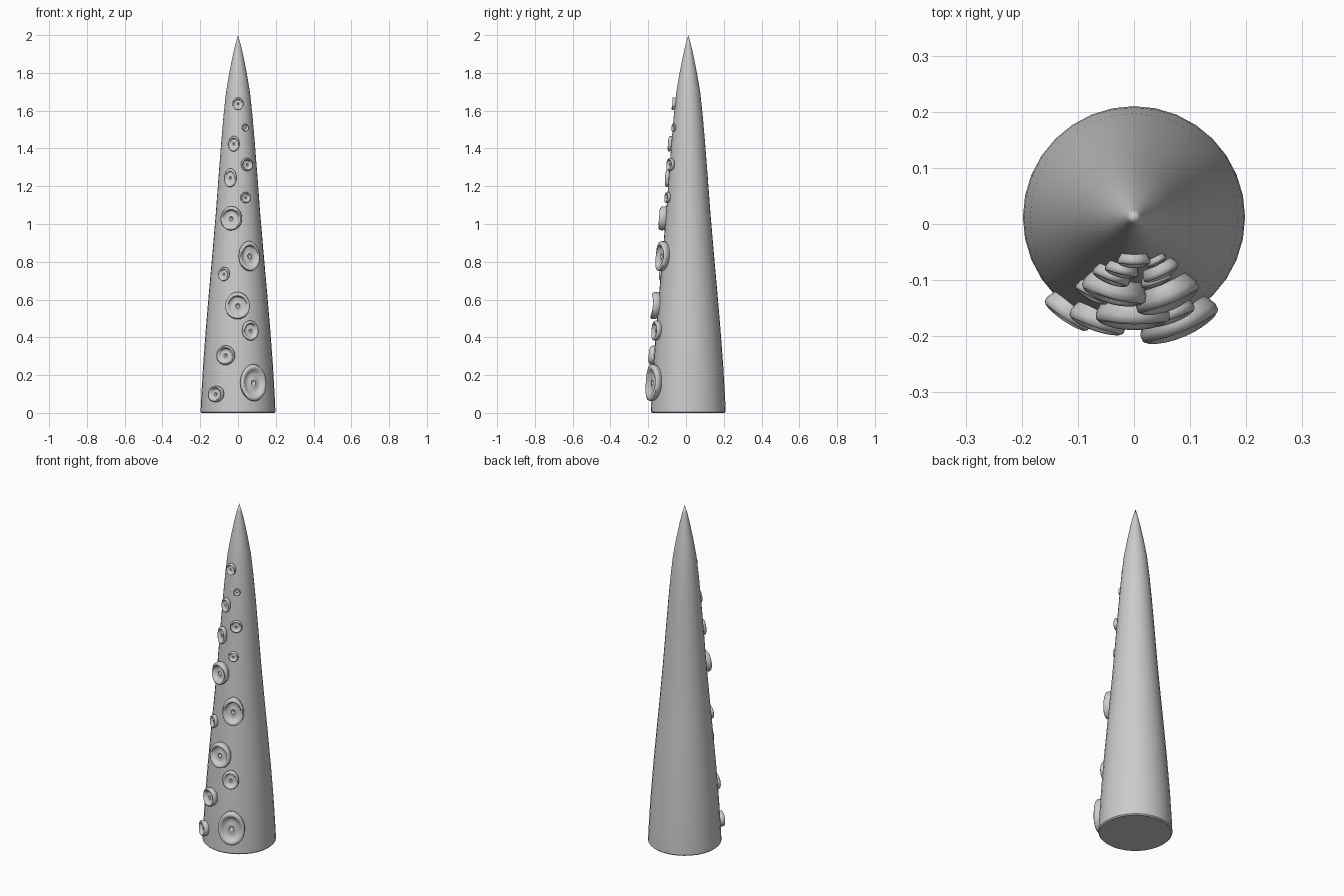
import bpy, bmesh, math

if "Cube" in bpy.data.objects:
    bpy.data.objects.remove(bpy.data.objects["Cube"])

CY = 0.012  # body axis sits slightly behind the origin
# body profile: (radius, height)
BODY = [(0.192, 0), (0.198, 0.006), (0.196, 0.06), (0.185, 0.25), (0.17, 0.45), (0.153, 0.65),
        (0.135, 0.85), (0.118, 1.05), (0.103, 1.25), (0.089, 1.43), (0.076, 1.58),
        (0.063, 1.7), (0.046, 1.8), (0.026, 1.9), (0.013, 1.955)]


def body_radius(z):
    for (r0, z0), (r1, z1) in zip(BODY, BODY[1:]):
        if z0 <= z <= z1:
            return r0 + (r1 - r0) * (z - z0) / (z1 - z0)
    return 0.0


def finish(name, bm, angle):
    bmesh.ops.recalc_face_normals(bm, faces=bm.faces)
    me = bpy.data.meshes.new(name)
    bm.to_mesh(me)
    bm.free()
    ob = bpy.data.objects.new(name, me)
    bpy.context.collection.objects.link(ob)
    bpy.ops.object.select_all(action='DESELECT')
    ob.select_set(True)
    bpy.context.view_layer.objects.active = ob
    bpy.ops.object.shade_smooth_by_angle(angle=math.radians(angle))
    return ob


def bridge(bm, a, b):
    n = len(a)
    for i in range(n):
        bm.faces.new((a[i], a[(i + 1) % n], b[(i + 1) % n], b[i]))


def fan(bm, ring, tip):
    for i in range(len(ring)):
        bm.faces.new((ring[i], ring[(i + 1) % len(ring)], tip))


# tapered arm body
bm = bmesh.new()
N = 32
rings = [[bm.verts.new((r * math.cos(2 * math.pi * i / N), CY + r * math.sin(2 * math.pi * i / N), z))
          for i in range(N)] for r, z in BODY]
for a, b in zip(rings, rings[1:]):
    bridge(bm, a, b)
bm.faces.new(rings[0])
fan(bm, rings[-1], bm.verts.new((0, CY, 2.0)))
finish("tentacle_body", bm, 40)

# suckers: (x, z, half width, half height) as seen from the front
SUCKERS = [(0, 1.637, .032, .033), (.037, 1.51, .018, .021), (-.02, 1.425, .032, .041),
           (.043, 1.315, .033, .034), (-.037, 1.245, .035, .05), (.037, 1.14, .028, .029),
           (-.031, 1.03, .063, .064), (.053, .83, .06, .08), (-.07, .735, .03, .037),
           (-.002, .568, .072, .072), (.06, .436, .045, .053), (-.06, .305, .052, .052),
           (.075, .16, .073, .098), (-.11, .10, .041, .044)]
# sucker cross-section: (fraction of radius, fraction of lift)
LIP = [(.9, -.35), (.97, .2), (1, .6), (.95, .9), (.84, 1), (.73, .92), (.64, .5),
       (.45, .38), (.25, .42), (.17, .5), (.11, .42), (.07, .2)]


def sucker(name, x, z, w, h):
    bm = bmesh.new()
    rb = body_radius(z)
    a0 = math.asin(x / rb)
    w /= math.cos(a0)
    lift = min(.55 * w, .036)

    # wraps a flat point onto the curved front of the body
    def wrap(u, v, d):
        r = body_radius(z + v) + d
        a = a0 + u / (rb + lift)
        return bm.verts.new((r * math.sin(a), CY - r * math.cos(a), z + v))

    n = 24
    rings = [[wrap(f * w * math.cos(2 * math.pi * i / n), f * h * math.sin(2 * math.pi * i / n), d * lift)
              for i in range(n)] for f, d in LIP]
    for a, b in zip(rings, rings[1:]):
        bridge(bm, a, b)
    fan(bm, rings[-1], wrap(0, 0, .15 * lift))
    finish(name, bm, 50)


for i, s in enumerate(SUCKERS):
    sucker(f"sucker_{i + 1}", *s)
